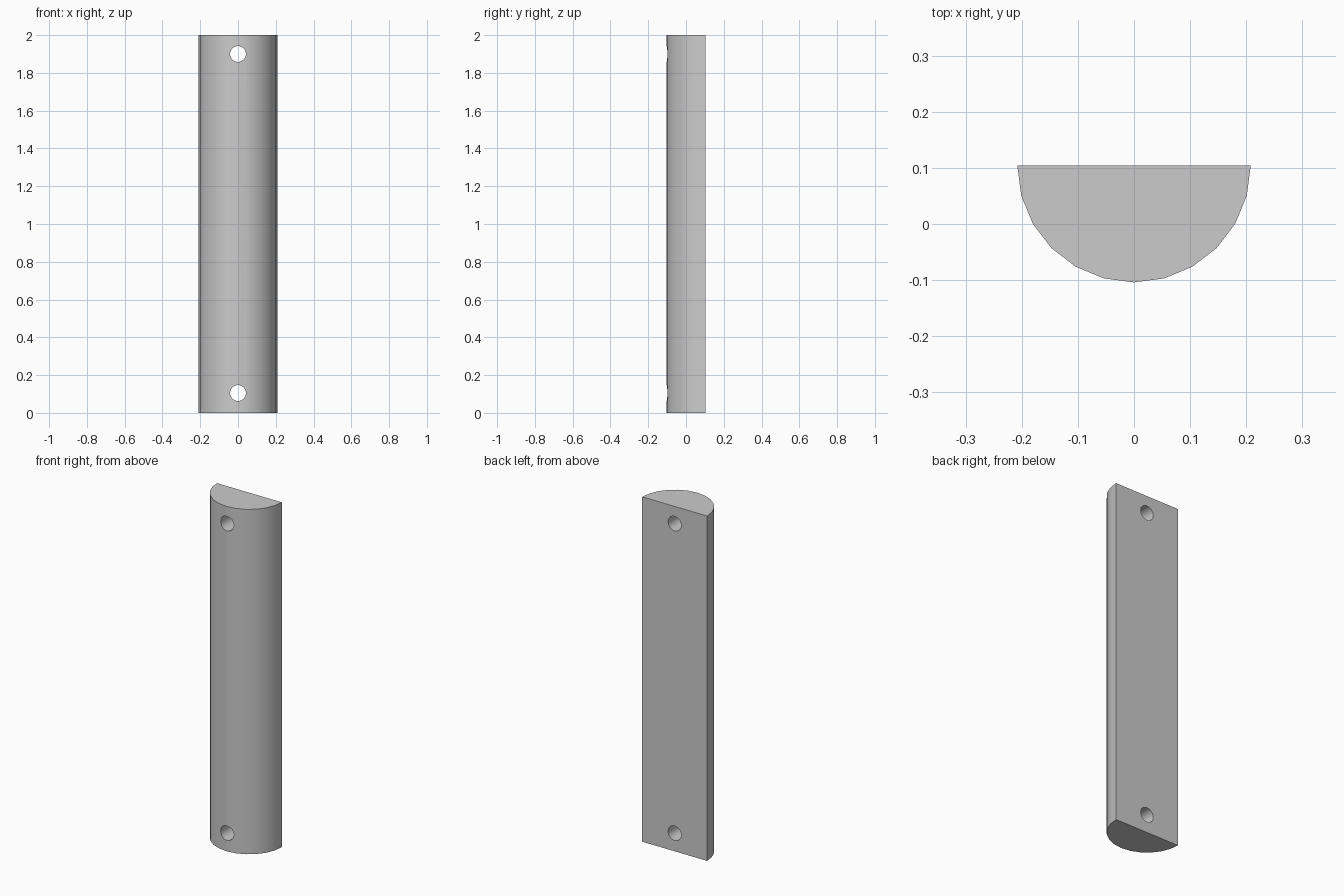
import bpy, bmesh, math

if "Cube" in bpy.data.objects:
    bpy.data.objects.remove(bpy.data.objects["Cube"])

RADIUS, BACK_Y, HEIGHT = 0.208, 0.104, 2.0
HOLE_RADIUS, HOLE_HEIGHTS = 0.042, (0.105, 1.9)


def mesh_object(name, bm):
    bmesh.ops.recalc_face_normals(bm, faces=bm.faces)
    mesh = bpy.data.meshes.new(name)
    bm.to_mesh(mesh)
    bm.free()
    obj = bpy.data.objects.new(name, mesh)
    bpy.context.collection.objects.link(obj)
    return obj


# half-round bar: twelve-sided semicircle extruded upwards
bm = bmesh.new()
verts = []
for i in range(13):
    a = math.pi + math.pi * i / 12
    verts.append(bm.verts.new((RADIUS * math.cos(a), BACK_Y + RADIUS * math.sin(a), 0)))
base = bm.faces.new(verts)
top = bmesh.ops.extrude_face_region(bm, geom=[base])["geom"]
bmesh.ops.translate(bm, verts=[v for v in top if isinstance(v, bmesh.types.BMVert)],
                    vec=(0, 0, HEIGHT))
bar = mesh_object("half_round_bar", bm)

# screw holes through the bar, front to back
bm = bmesh.new()
for z in HOLE_HEIGHTS:
    ends = [[bm.verts.new((HOLE_RADIUS * math.cos(math.tau * i / 32), y,
                           z + HOLE_RADIUS * math.sin(math.tau * i / 32)))
             for i in range(32)] for y in (-0.3, 0.3)]
    for ring in ends:
        bm.faces.new(ring)
    for i in range(32):
        j = (i + 1) % 32
        bm.faces.new((ends[0][i], ends[0][j], ends[1][j], ends[1][i]))
cutter = mesh_object("hole_cutter", bm)

mod = bar.modifiers.new("screw_holes", 'BOOLEAN')
mod.operation = 'DIFFERENCE'
mod.solver = 'EXACT'
mod.object = cutter
bpy.context.view_layer.objects.active = bar
bar.select_set(True)
bpy.ops.object.modifier_apply(modifier=mod.name)
bpy.data.objects.remove(cutter)

# smooth curved front and hole walls, crisp edges
bpy.ops.object.shade_smooth_by_angle(angle=math.radians(30))
